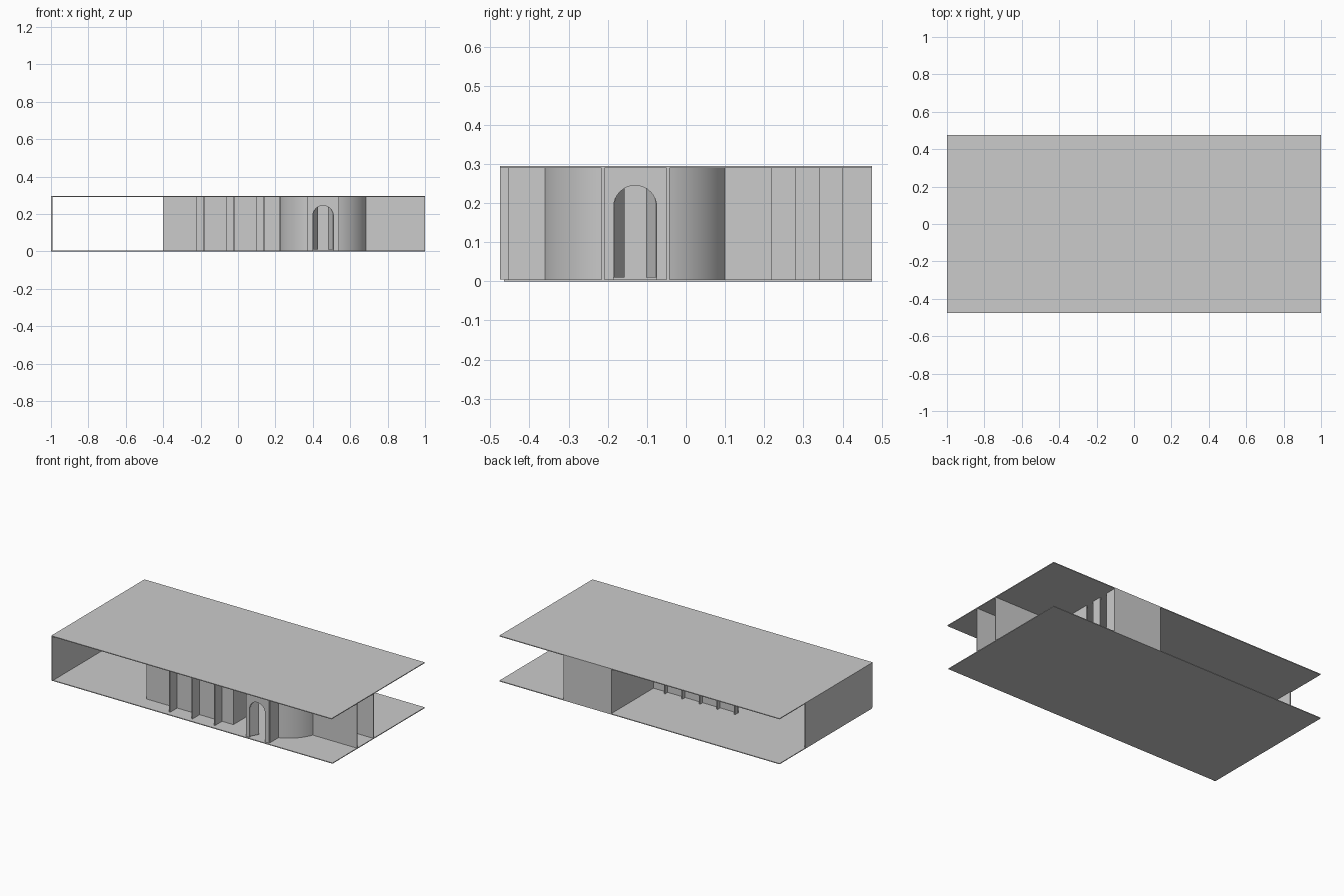
import bpy, bmesh, math
from mathutils import Matrix, Vector

if "Cube" in bpy.data.objects:
    bpy.data.objects.remove(bpy.data.objects["Cube"])

Z0, Z1, T = 0.005, 0.29, 0.007
CX, CY, R = 0.455, -0.13, 0.245


def mesh_object(name, bm):
    bmesh.ops.recalc_face_normals(bm, faces=bm.faces)
    me = bpy.data.meshes.new(name)
    bm.to_mesh(me)
    bm.free()
    ob = bpy.data.objects.new(name, me)
    bpy.context.collection.objects.link(ob)
    return ob


def box(name, x0, x1, y0, y1, z0=Z0, z1=Z1):
    bm = bmesh.new()
    bmesh.ops.create_cube(bm, size=1)
    for v in bm.verts:
        v.co = Vector(((x0 + x1) / 2 + v.co.x * (x1 - x0),
                       (y0 + y1) / 2 + v.co.y * (y1 - y0),
                       (z0 + z1) / 2 + v.co.z * (z1 - z0)))
    return mesh_object(name, bm)


def wall_x(name, x0, x1, y):
    return box(name, x0, x1, y - T / 2, y + T / 2)


def wall_y(name, x, y0, y1):
    return box(name, x - T / 2, x + T / 2, y0, y1)


def extrude_profile(name, pts, depth, matrix):
    # profile lies in local x/z, extruded along local y
    bm = bmesh.new()
    f = bm.faces.new([bm.verts.new((x, -depth / 2, z)) for x, z in pts])
    ext = bmesh.ops.extrude_face_region(bm, geom=[f])
    bmesh.ops.translate(bm, vec=(0, depth, 0),
                        verts=[g for g in ext['geom'] if isinstance(g, bmesh.types.BMVert)])
    bmesh.ops.transform(bm, matrix=matrix, verts=bm.verts)
    return mesh_object(name, bm)


def curved_wall(name, a0, a1, n=16):
    # arc of the round hall
    bm = bmesh.new()
    rings = []
    for i in range(n + 1):
        a = math.radians(a0 + (a1 - a0) * i / n)
        rings.append([bm.verts.new((CX + r * math.cos(a), CY + r * math.sin(a), z))
                      for r, z in ((R, Z0), (R, Z1), (R - T, Z1), (R - T, Z0))])
    for p, q in zip(rings, rings[1:]):
        for k in range(4):
            bm.faces.new((p[k], p[(k + 1) % 4], q[(k + 1) % 4], q[k]))
    bm.faces.new(rings[0])
    bm.faces.new(rings[-1])
    ob = mesh_object(name, bm)
    bpy.ops.object.select_all(action='DESELECT')
    ob.select_set(True)
    bpy.context.view_layer.objects.active = ob
    bpy.ops.object.shade_smooth_by_angle(angle=math.radians(30))


def portal(name, matrix):
    # wall panel with an arched opening and two open leaves
    h, r, spring, n = 0.082, 0.055, 0.19, 16
    arch = [(r * math.cos(math.pi * i / n), spring + r * math.sin(math.pi * i / n))
            for i in range(n + 1)]
    pts = [(h, Z0), (h, Z1), (-h, Z1), (-h, Z0), (-r, Z0)] + arch[::-1] + [(r, Z0)]
    extrude_profile(name + "_panel", pts, 0.01, matrix)
    for s in (-1, 1):
        leaf = [(0, 0.01)] + [(-s * (r - abs(x)), z) for x, z in arch if s * x > -1e-6] \
            if s > 0 else [(0, 0.01)] + [(r + x, z) for x, z in arch[::-1] if x < 1e-6]
        leaf.append((-s * r, 0.01))
        m = matrix @ Matrix.Translation((s * r, 0.004, 0)) @ Matrix.Rotation(-s * math.radians(62), 4, 'Z')
        extrude_profile(name + "_leaf", leaf, 0.004, m)


# slabs and far end wall
box("floor_slab", -1, 1, -0.465, 0.475, 0, Z0)
box("ceiling_slab", -1, 1, -0.475, 0.475, Z1, 0.295)
box("end_wall", -1, -1 + T, -0.475, 0.21)

# round hall: four arcs between the corridor openings
for i in range(4):
    curved_wall("round_hall_wall", 20 + 90 * i, 70 + 90 * i)

# east corridor and front entrance corridor
for y in (-0.212, -0.046):
    wall_x("east_corridor_wall", 0.685, 1, y)
for x in (0.373, 0.537):
    wall_y("entrance_side_wall", x, -0.445, -0.36)
portal("front_entrance", Matrix.Translation((CX, -0.448, 0)))
portal("east_portal", Matrix.Translation((0.69, CY, 0)) @ Matrix.Rotation(math.pi / 2, 4, 'Z'))

# back room with slotted east wall
wall_x("back_wall", 0.2, 0.543, 0.475 - T / 2)
wall_y("back_room_west_wall", 0.205, 0.04, 0.475)
for a, b in ((0.1, 0.22), (0.28, 0.342), (0.4, 0.475)):
    wall_y("back_room_pier", 0.537, a, b)

# row of booths: front panels with narrow openings and projecting fins
for a, b in ((-0.4, -0.22), (-0.18, -0.06), (-0.02, 0.1), (0.14, 0.222)):
    wall_x("booth_front_panel", a, b, -0.36)
for x in (-0.183, -0.023, 0.137):
    wall_y("booth_fin", x, -0.435, -0.36)
wall_y("booth_end_wall", 0.218, -0.36, -0.212)

# rear wall of the booths with short fins
wall_x("booth_rear_wall", -0.4, 0.222, 0.04)
for i in range(5):
    wall_y("rear_fin", 0.104 - 0.125 * i, 0.04, 0.07)
